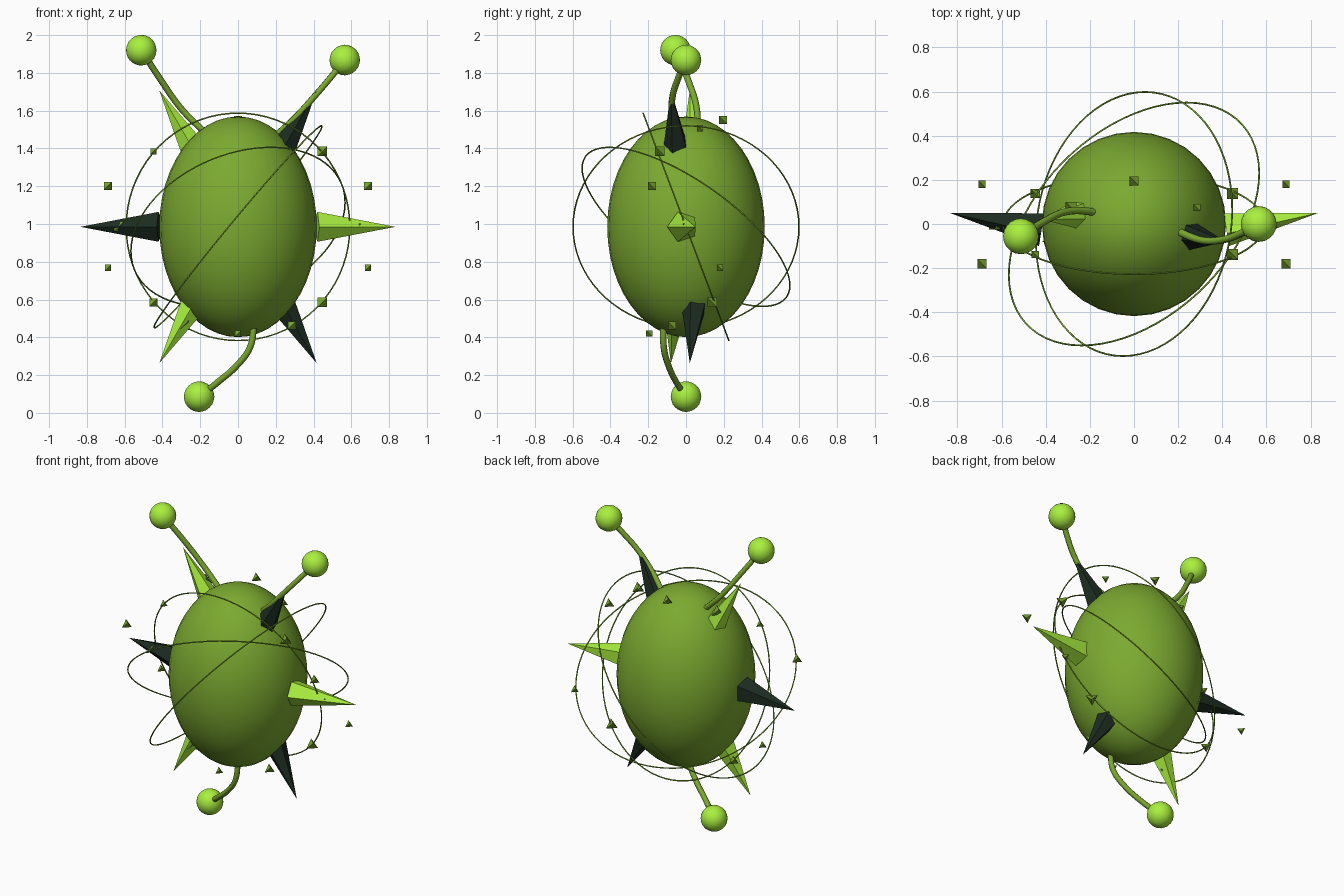
import bpy, bmesh
from math import sin, cos, pi, radians
from mathutils import Vector

if "Cube" in bpy.data.objects:
    bpy.data.objects.remove(bpy.data.objects["Cube"])

CZ = 0.985      # height of the body centre
R = 0.417       # body radius


def material(name, rgb):
    m = bpy.data.materials.new(name)
    m.diffuse_color = (*rgb, 1)
    m.use_nodes = True
    m.node_tree.nodes["Principled BSDF"].inputs["Base Color"].default_value = m.diffuse_color
    return m


GREEN = material("green", (0.20, 0.40, 0.03))
LIME = material("lime", (0.40, 0.87, 0.05))
DARK = material("dark", (0.012, 0.025, 0.015))


def mesh_object(name, verts, faces, mat):
    me = bpy.data.meshes.new(name)
    me.from_pydata([tuple(v) for v in verts], [], faces)
    bm = bmesh.new()
    bm.from_mesh(me)
    bmesh.ops.recalc_face_normals(bm, faces=bm.faces)
    bm.to_mesh(me)
    bm.free()
    ob = bpy.data.objects.new(name, me)
    bpy.context.collection.objects.link(ob)
    me.materials.append(mat)
    return ob


def tube(name, pts, radius, mat, closed=False):
    cu = bpy.data.curves.new(name, 'CURVE')
    cu.dimensions = '3D'
    cu.bevel_depth = radius
    cu.bevel_resolution = 1 if closed else 2
    cu.resolution_u = 6
    cu.use_fill_caps = not closed
    sp = cu.splines.new('POLY' if closed else 'BEZIER')
    if closed:
        sp.points.add(len(pts) - 1)
        for p, co in zip(sp.points, pts):
            p.co = (*co, 1)
        sp.use_cyclic_u = True
    else:
        sp.bezier_points.add(len(pts) - 1)
        for p, co in zip(sp.bezier_points, pts):
            p.co = co
            p.handle_left_type = p.handle_right_type = 'AUTO'
    ob = bpy.data.objects.new(name, cu)
    bpy.context.collection.objects.link(ob)
    cu.materials.append(mat)
    bpy.ops.object.select_all(action='DESELECT')
    ob.select_set(True)
    bpy.context.view_layer.objects.active = ob
    bpy.ops.object.convert(target='MESH')
    bpy.ops.object.shade_smooth()


# egg-shaped body
bpy.ops.mesh.primitive_uv_sphere_add(segments=32, ring_count=24, radius=R, location=(0, 0, CZ))
body = bpy.context.object
body.name = "body"
body.scale.z = 1.4
bpy.ops.object.shade_smooth()
body.data.materials.append(GREEN)

# six five-sided spikes, slightly tilted in depth
base_y = (-0.018, -0.045, 0.05)
tip_y = (0.05, -0.08, 0.02)
for i in range(6):
    a = radians(60 * i)
    out = Vector((cos(a), 0, sin(a)))
    base = Vector((0, base_y[i % 3], CZ)) + out * R
    tip = Vector((0, tip_y[i % 3], CZ)) + out * 2 * R
    axis = (tip - base).normalized()
    u = Vector((0, -1, 0))
    u = (u - axis * u.dot(axis)).normalized()
    v = axis.cross(u)
    ring = [base + 0.083 * (u * cos(k * 2 * pi / 5) + v * sin(k * 2 * pi / 5)) for k in range(5)]
    faces = [(k, (k + 1) % 5, 5) for k in range(5)] + [tuple(range(5))]
    mesh_object(f"spike_{i}", ring + [tip], faces, DARK if i % 2 else LIME)

# feelers with ball ends
feelers = [
    [(-0.13, 0.04, 1.45), (-0.19, 0.055, 1.50), (-0.30, 0.057, 1.61), (-0.41, 0.01, 1.765), (-0.512, -0.056, 1.92)],
    [(0.19, -0.03, 1.46), (0.30, -0.072, 1.56), (0.40, -0.072, 1.67), (0.49, -0.04, 1.775), (0.565, 0, 1.868)],
    [(0.085, -0.12, 0.47), (0.065, -0.118, 0.35), (0, -0.095, 0.257), (-0.11, -0.05, 0.16), (-0.206, 0, 0.086)],
]
for i, pts in enumerate(feelers):
    tube(f"feeler_{i}", pts, 0.017, GREEN)
    bpy.ops.mesh.primitive_ico_sphere_add(subdivisions=3, radius=0.081, location=pts[-1])
    ball = bpy.context.object
    ball.name = f"feeler_ball_{i}"
    bpy.ops.object.shade_smooth()
    ball.data.materials.append(LIME)

# three thin orbit rings, each given by two conjugate half-axes
orbits = [
    ((0.592, 0, 0), (0, -0.227, 0.602)),
    ((0.442, 0, 0.535), (0.05, 0.598, 0)),
    ((0.515, 0, 0.285), (0.237, 0.55, -0.31)),
]
for i, (p, q) in enumerate(orbits):
    p, q = Vector(p), Vector(q)
    pts = [Vector((0, 0, CZ)) + p * cos(k * pi / 36) + q * sin(k * pi / 36) for k in range(72)]
    tube(f"orbit_ring_{i}", pts, 0.004, GREEN, closed=True)

# sixteen floating tetrahedra on a wavy loop
corners = [(-1, -1, -1), (-1, 1, 1), (1, -1, 1), (1, 1, -1)]
for i in range(16):
    t = i * pi / 8
    c = Vector(((0.745 if i % 2 else 0.632) * cos(t), -0.195 * sin(3 * t), CZ + 0.565 * sin(t)))
    h = (0.0165, 0.021, 0.025)[i % 3]
    mesh_object(f"floating_shard_{i}", [c + h * Vector(k) for k in corners],
                [(0, 1, 2), (0, 1, 3), (0, 2, 3), (1, 2, 3)], GREEN)
